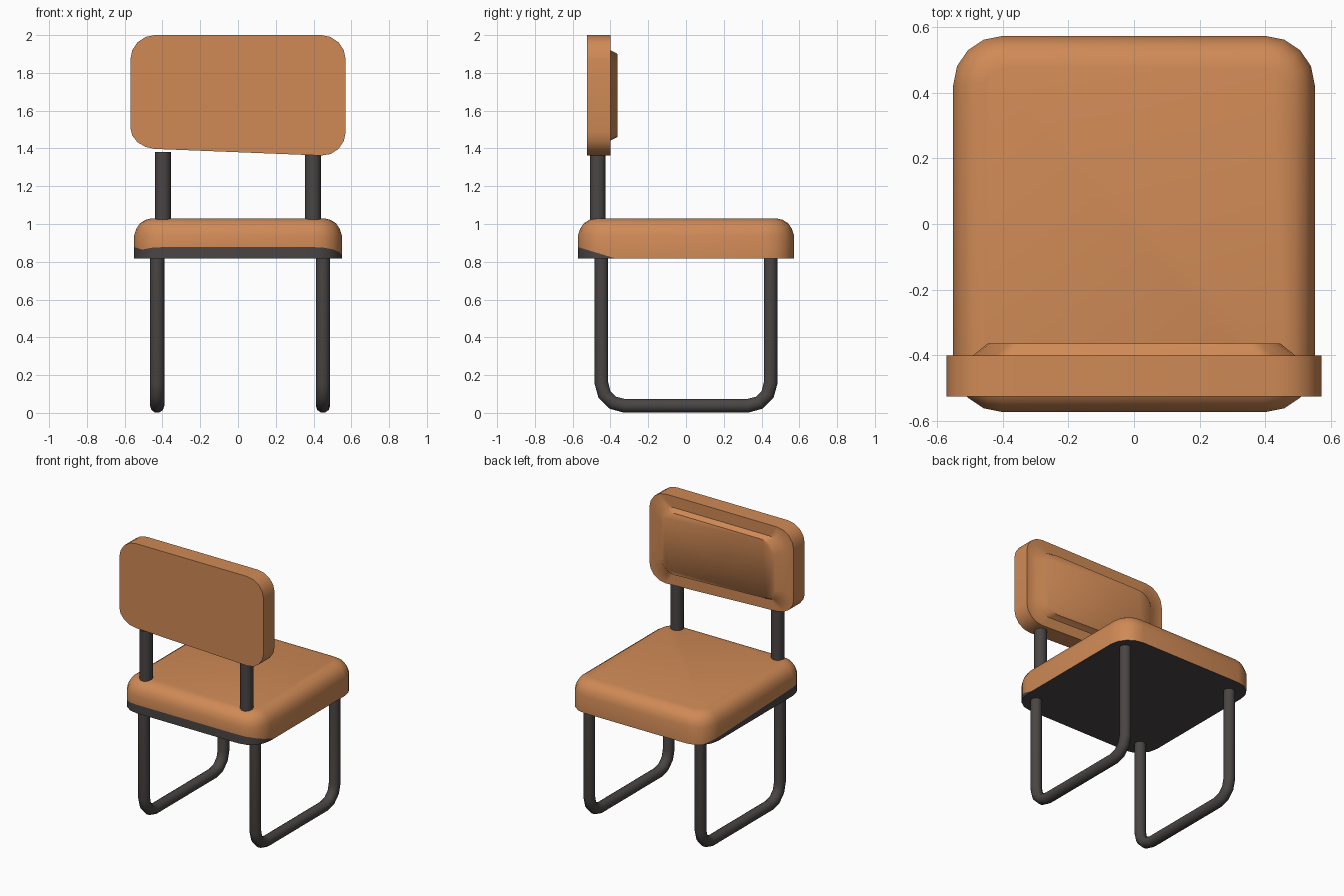
import bpy, bmesh, math
from mathutils import Vector

if "Cube" in bpy.data.objects:
    bpy.data.objects.remove(bpy.data.objects["Cube"])


def material(name, rgb):
    m = bpy.data.materials.new(name)
    m.diffuse_color = (*rgb, 1)
    m.use_nodes = True
    m.node_tree.nodes["Principled BSDF"].inputs["Base Color"].default_value = m.diffuse_color
    return m


ORANGE = material("tan orange cushion", (0.63, 0.255, 0.093))
GREY = material("dark grey metal", (0.068, 0.060, 0.058))


def finish(ob, angle=45):
    bpy.ops.object.select_all(action='DESELECT')
    ob.select_set(True)
    bpy.context.view_layer.objects.active = ob
    bpy.ops.object.shade_smooth_by_angle(angle=math.radians(angle))


def loft(name, rings, mats, edit=None, angle=45):
    """Bridge closed rings of equal length and cap both ends."""
    bm = bmesh.new()
    loops = [[bm.verts.new(p) for p in r] for r in rings]
    n = len(loops[0])
    for a, b in zip(loops, loops[1:]):
        for i in range(n):
            j = (i + 1) % n
            bm.faces.new((a[i], a[j], b[j], b[i]))
    bm.faces.new(loops[0][::-1])
    bm.faces.new(loops[-1])
    bmesh.ops.recalc_face_normals(bm, faces=bm.faces[:])
    if edit:
        edit(bm)
    me = bpy.data.meshes.new(name)
    bm.to_mesh(me)
    bm.free()
    for m in mats:
        me.materials.append(m)
    ob = bpy.data.objects.new(name, me)
    bpy.context.collection.objects.link(ob)
    finish(ob, angle)
    return ob


def rounded_rect(hx, hy, r, seg=4):
    pts = []
    for k, (sx, sy) in enumerate(((1, 1), (-1, 1), (-1, -1), (1, -1))):
        for i in range(seg + 1):
            a = math.pi / 2 * (k + i / seg)
            pts.append((sx * (hx - r) + r * math.cos(a), sy * (hy - r) + r * math.sin(a)))
    return pts


# Seat: rounded cushion with soft top edge; grey underside creeping up the -y and -x sides
def paint_underside(bm):
    planes = [(Vector((0, -0.38, 0.82)), Vector((0, 0.3, 1))),
              (Vector((-0.47, 0.2, 0.82)), Vector((0.4, 0.04, 1)))]
    for co, no in planes:
        bmesh.ops.bisect_plane(bm, geom=bm.verts[:] + bm.edges[:] + bm.faces[:],
                               plane_co=co, plane_no=no)
    for f in bm.faces:
        c = f.calc_center_median()
        if f.normal.z < -0.5 or any((c - co).dot(no) < 0 for co, no in planes):
            f.material_index = 1


seat_profile = [(0.0, 0.817), (0.0, 0.94), (0.012, 0.975), (0.03, 1.003), (0.06, 1.022), (0.095, 1.03)]
loft("seat", [[(x, y, z) for x, y in rounded_rect(0.55 - d, 0.572 - d, 0.15 - d)]
              for d, z in seat_profile], [ORANGE, GREY], paint_underside)

# Backrest: slab with a slanted lower edge and a raised pad on the sitting side
outline = []
for x, z in rounded_rect(0.57, 0.32, 0.13):
    z += 1.68
    if z < 1.6:
        z += 0.04 * (0.5 - x / 1.0) * (1.6 - z) / 0.24
    outline.append((x, z))


def back_ring(y, sx, sz):
    return [(x * sx, y, 1.68 + (z - 1.68) * sz) for x, z in outline]


loft("backrest", [back_ring(-0.525, 1, 1), back_ring(-0.40, 1, 1),
                  back_ring(-0.40, 0.86, 0.75), back_ring(-0.363, 0.78, 0.69)], [ORANGE], angle=50)


# Tubes
def tube(name, pts, radius):
    cu = bpy.data.curves.new(name, 'CURVE')
    cu.dimensions = '3D'
    cu.bevel_depth = radius
    cu.bevel_resolution = 3
    cu.use_fill_caps = True
    sp = cu.splines.new('POLY')
    sp.points.add(len(pts) - 1)
    for p, co in zip(sp.points, pts):
        p.co = (*co, 1)
    cu.materials.append(GREY)
    ob = bpy.data.objects.new(name, cu)
    bpy.context.collection.objects.link(ob)
    bpy.ops.object.select_all(action='DESELECT')
    ob.select_set(True)
    bpy.context.view_layer.objects.active = ob
    bpy.ops.object.convert(target='MESH')
    finish(bpy.context.view_layer.objects.active, 50)


# U-shaped leg frames and backrest posts
R, LEG_Y, LEG_R = 0.12, 0.448, 0.038
corner = [(-LEG_Y + R - R * math.cos(a), LEG_R + R - R * math.sin(a))
          for a in (math.pi / 2 * i / 3 for i in range(4))]
half = [(-LEG_Y, 0.84)] + corner
path = half + [(-y, z) for y, z in reversed(half)]
for side, leg_x, post_x in (("left", -0.428, -0.397), ("right", 0.45, 0.397)):
    tube(side + "_leg_frame", [(leg_x, y, z) for y, z in path], LEG_R)
    tube(side + "_back_post", [(post_x, -0.467, 0.98), (post_x, -0.467, 1.38)], 0.043)
